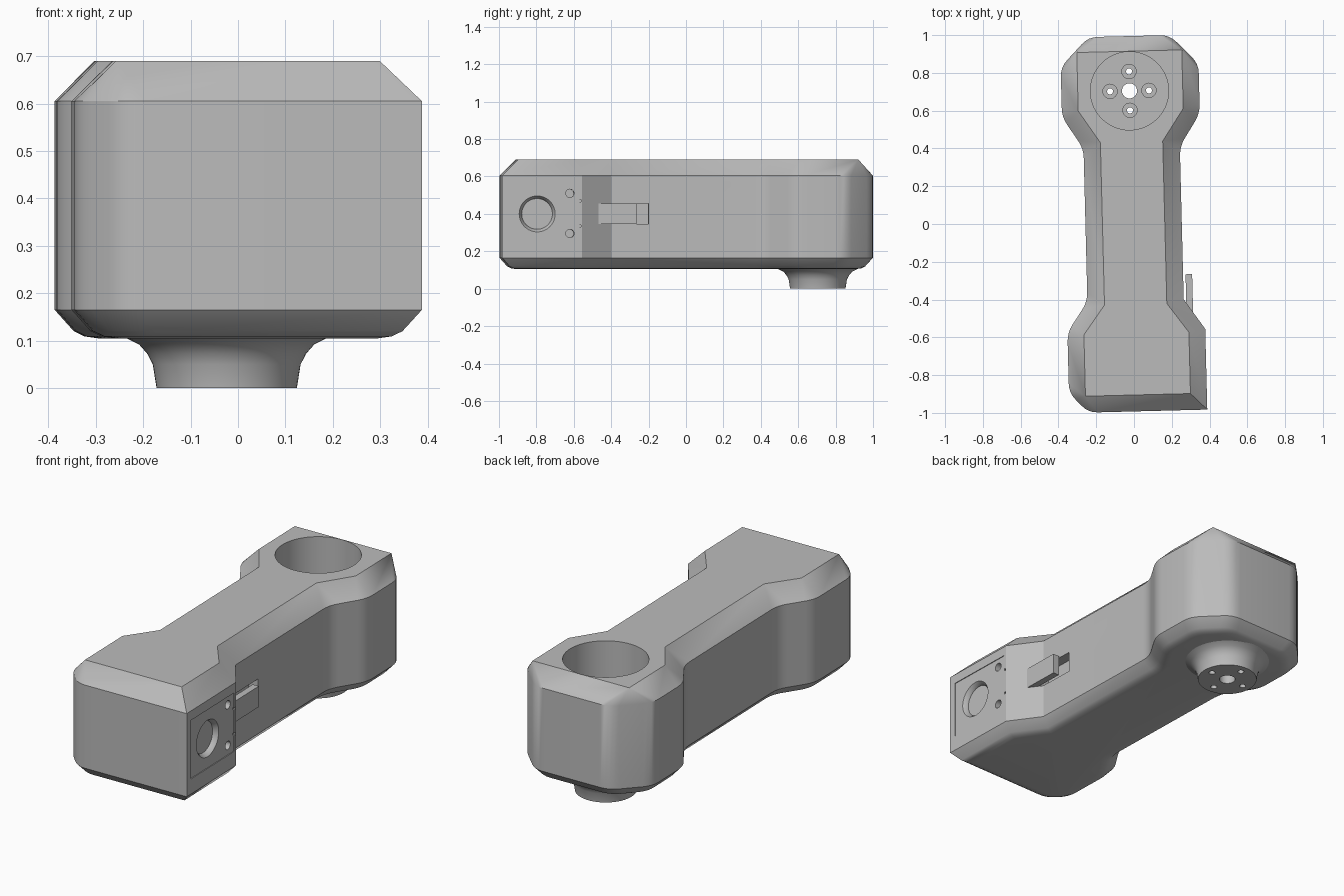
import bpy, bmesh, math
from mathutils import Vector, Matrix

if "Cube" in bpy.data.objects:
    bpy.data.objects.remove(bpy.data.objects["Cube"])

grey = bpy.data.materials.new("plain_grey")
grey.use_nodes = True
grey.diffuse_color = (0.5, 0.5, 0.5, 1)
grey.node_tree.nodes["Principled BSDF"].inputs["Base Color"].default_value = (0.5, 0.5, 0.5, 1)


def make(name, bm):
    bmesh.ops.remove_doubles(bm, verts=bm.verts, dist=1e-5)
    bmesh.ops.recalc_face_normals(bm, faces=bm.faces)
    mesh = bpy.data.meshes.new(name)
    bm.to_mesh(mesh)
    bm.free()
    mesh.materials.append(grey)
    ob = bpy.data.objects.new(name, mesh)
    bpy.context.collection.objects.link(ob)
    return ob


def loft(name, rings):
    bm = bmesh.new()
    loops = [[bm.verts.new(p) for p in ring] for ring in rings]
    n = len(loops[0])
    for a, b in zip(loops, loops[1:]):
        for i in range(n):
            j = (i + 1) % n
            bm.faces.new((a[i], a[j], b[j], b[i]))
    bm.faces.new(loops[0][::-1])
    bm.faces.new(loops[-1])
    return make(name, bm)


def lathe(name, profile, x, y, n=64):
    turn = [2 * math.pi * i / n for i in range(n)]
    return loft(name, [[(x + r * math.cos(t), y + r * math.sin(t), z) for t in turn]
                       for r, z in profile])


def box(name, lo, hi):
    bm = bmesh.new()
    bmesh.ops.create_cube(bm, size=1)
    for v in bm.verts:
        v.co = [a + (c + 0.5) * (b - a) for c, a, b in zip(v.co, lo, hi)]
    return make(name, bm)


def side_hole(profile, y, z, n=48):
    """Round cutter along x; the profile holds (radius, x)."""
    ob = lathe("cutter", profile, 0, 0, n)
    ob.data.transform(Matrix.Translation((0, y, z)) @ Matrix(
        ((0, 0, 1, 0), (1, 0, 0, 0), (0, 1, 0, 0), (0, 0, 0, 1))))
    return ob


def inset(points, d):
    """Move every edge of a counter-clockwise outline inward by d."""
    out = []
    for i, p in enumerate(points):
        a = (p - points[i - 1]).normalized()
        b = (points[(i + 1) % len(points)] - p).normalized()
        na, nb = Vector((-a.y, a.x)), Vector((-b.y, b.x))
        out.append(p + (na + nb) * d / (1 + na.dot(nb)))
    return out


def rounded(points, z, steps=5):
    """Round the corners, except the three crisp ones at the control side."""
    out = []
    for i, p in enumerate(points):
        u, v = points[i - 1] - p, points[(i + 1) % len(points)] - p
        size = 0 if i < 3 else min(0.05, 0.45 * u.length, 0.45 * v.length)
        a, b = p + u.normalized() * size, p + v.normalized() * size
        for k in range(steps):
            t = k / (steps - 1)
            q = a * (1 - t) ** 2 + p * 2 * t * (1 - t) + b * t * t
            out.append((q.x, q.y, z))
    return out


def cut(ob, cutters):
    for c in cutters:
        m = ob.modifiers.new("cut", 'BOOLEAN')
        m.operation, m.solver, m.object = 'DIFFERENCE', 'EXACT', c
    bpy.context.view_layer.update()
    done = ob.evaluated_get(bpy.context.evaluated_depsgraph_get())
    mesh = bpy.data.meshes.new_from_object(done)
    ob.modifiers.clear()
    ob.data = mesh


# Body: dumbbell outline with chamfered ends and bevelled top and bottom
right = [(.365, -.565), (.255, -.405), (.255, .405), (.365, .575), (.365, .84), (.215, .995)]
left = [(-x, y) for x, y in reversed(right)]
outline = [Vector(p) for p in [(.365, -.992)] + right + left + [(-.365, -.885), (-.265, -.992)]]
top_right = [(.278, -.58), (.165, -.425), (.165, .435), (.278, .605), (.278, .915), (.278, .915)]
top_left = [(-x, y) for x, y in reversed(top_right)]
top = [(.278, -.905)] + top_right + top_left + [(-.278, -.905)] * 2

rings = [rounded(inset(outline, d), z)
         for d, z in ((.09, .105), (.062, .109), (.04, .12), (0, .165), (0, .605))]
rings.append([(x, y, .69) for x, y in top for k in range(5)])
body = loft("body", rings)

# Flared mount under the bore
BX, BY = -.004, .705
mount = lathe("bottom_mount", [(.148, 0), (.156, .05), (.168, .073), (.185, .092), (.215, .107)], BX, BY)

# Bore and bolt holes
bore = lathe("cutter", [(.207, .16), (.207, .8)], BX, BY, 96)
bolts = [lathe("cutter", [(.04, -.1), (.04, .3)], BX, BY, 32)]
for k in range(4):
    x = BX + .103 * math.cos(k * math.pi / 2)
    y = BY + .103 * math.sin(k * math.pi / 2)
    bolts.append(lathe("cutter", [(.016, -.1), (.016, .13), (.038, .13), (.038, .3)], x, y, 24))

# Control panel recess, button seat, small holes, notches and lever slot
controls = [
    box("cutter", (.361, -.955, .245), (.5, -.58, .555)),
    side_hole([(.082, .335), (.084, .345), (.1, .366), (.1, .5)], -.805, .4),
    box("cutter", (.2, -.43, .345), (.4, -.208, .455)),
]
for z in (.295, .51):
    controls.append(side_hole([(.022, .31), (.022, .5)], -.63, z, 24))
for z in (.335, .47):
    controls.append(box("cutter", (.355, -.583, z - .006), (.5, -.57, z + .006)))

cut(body, [bore] + bolts + controls)
cut(mount, bolts)
for c in [bore] + bolts + controls:
    bpy.data.objects.remove(c)

# Lever reaching back from the slope
lever = box("side_lever", (.268, -.5, .345), (.303, -.273, .455))

# Slight turn of the whole model, then shading
turn = Matrix.Translation((-.002, 0, 0)) @ Matrix.Rotation(math.radians(1.45), 4, 'Z')
bpy.ops.object.select_all(action='DESELECT')
for ob in (body, mount, lever):
    ob.data.transform(turn)
    ob.select_set(True)
bpy.context.view_layer.objects.active = body
bpy.ops.object.shade_smooth_by_angle(angle=math.radians(30))
